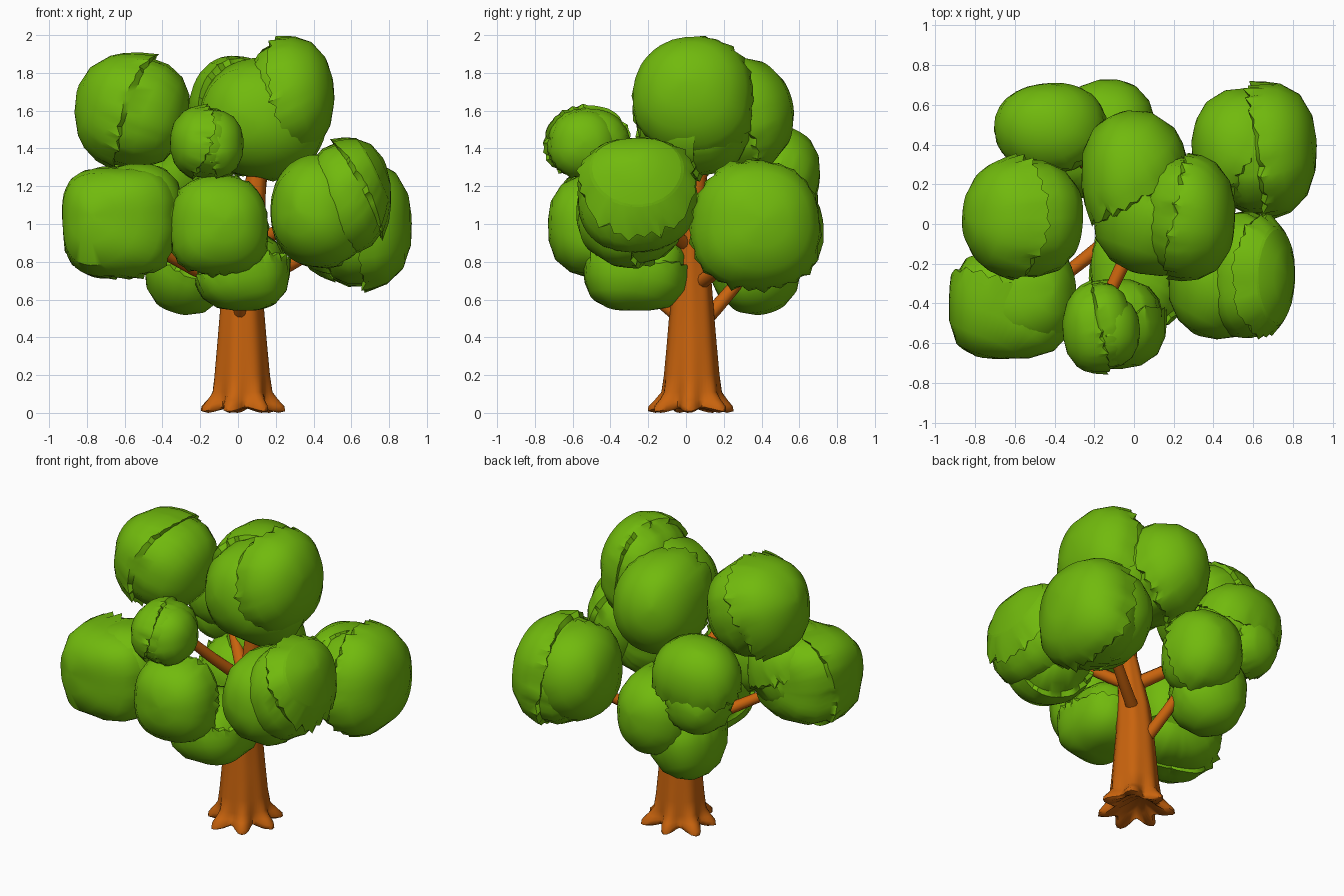
import bpy, bmesh, math, random
from mathutils import Vector

random.seed(7)
cube = bpy.data.objects.get("Cube")
if cube:
    bpy.data.objects.remove(cube, do_unlink=True)


def material(name, rgb):
    m = bpy.data.materials.new(name)
    m.use_nodes = True
    m.diffuse_color = (*rgb, 1)
    bsdf = m.node_tree.nodes["Principled BSDF"]
    bsdf.inputs["Base Color"].default_value = (*rgb, 1)
    bsdf.inputs["Roughness"].default_value = 0.8
    return m


LEAF = material("leaf green", (0.165, 0.49, 0.004))
BARK = material("bark orange brown", (0.58, 0.125, 0.004))


def finish(name, bm, mat, angle):
    bmesh.ops.recalc_face_normals(bm, faces=bm.faces)
    me = bpy.data.meshes.new(name)
    bm.to_mesh(me)
    bm.free()
    me.materials.append(mat)
    ob = bpy.data.objects.new(name, me)
    bpy.context.collection.objects.link(ob)
    bpy.ops.object.select_all(action="DESELECT")
    ob.select_set(True)
    bpy.context.view_layer.objects.active = ob
    bpy.ops.object.shade_smooth_by_angle(angle=math.radians(angle))


def loft(bm, rings):
    """Bridge rings of points and cap both ends."""
    loops = [[bm.verts.new(p) for p in ring] for ring in rings]
    n = len(loops[0])
    for a, b in zip(loops, loops[1:]):
        for i in range(n):
            j = (i + 1) % n
            bm.faces.new((a[i], a[j], b[j], b[i]))
    bm.faces.new(loops[0])
    bm.faces.new(loops[-1])


def clump(name, centre, radii, axis, rim=95, box=2.25):
    """Leaf ball: a smooth cap with a ragged pleated rim over a pleated core."""
    turn = Vector(axis).to_track_quat("Z", "Y")
    sides = 52
    phase = random.uniform(0, 6)
    wave = [random.uniform(-0.03, 0.03) + 0.02 * (-1) ** i for i in range(sides)]
    wave[random.randrange(sides)] += 0.05
    rings = []
    # polar angle, radius, pleat strength
    steps = [(4, 1, 0), (24, 1, 0), (46, 1, 0), (rim - 27, 1, 0.1), (rim - 13, 1, 0.4),
             (rim, 1.01, 1.1), (rim + 2, 0.93, 0.5), (rim + 18, 0.96, 0.4),
             (rim + 38, 0.98, 0.15), (rim + 58, 0.98, 0), (176, 0.97, 0)]
    for polar, radius, pleat in steps:
        ring = []
        for i in range(sides):
            t = math.tau * i / sides
            lump = 0.015 * math.sin(3 * t + phase + polar * 0.03) * math.sin(math.radians(polar))
            p = math.radians(polar + pleat * (wave[i] * 70 + 6 * math.sin(2 * t + phase)))
            v = turn @ Vector((math.sin(p) * math.cos(t), math.sin(p) * math.sin(t), math.cos(p)))
            r = radius + lump + pleat * wave[i]
            r /= sum(abs(k) ** box for k in v) ** (1 / box)
            ring.append([c + s * r * k for c, s, k in zip(centre, radii, v)])
        rings.append(ring)
    bm = bmesh.new()
    loft(bm, rings)
    finish(name, bm, LEAF, 40)


def branch(name, start, end, r0, r1):
    start, end = Vector(start), Vector(end)
    turn = (end - start).to_track_quat("Z", "Y")
    rings = []
    for k in range(5):
        f = k / 4
        c = start.lerp(end, f) - Vector((0, 0, 0.015 * math.sin(math.pi * f)))
        r = r0 + (r1 - r0) * f
        rings.append([c + turn @ Vector((r * math.cos(a), r * math.sin(a), 0))
                      for a in (math.tau * i / 10 for i in range(10))])
    bm = bmesh.new()
    loft(bm, rings)
    finish(name, bm, BARK, 50)


# Trunk with flared roots: height, radius, root lobe strength, x shift
rings = []
for z, r, lobe, dx in [(0.05, 0.1, 0.1, 0.02), (0.012, 0.165, 0.2, 0.02), (0.02, 0.193, 0.22, 0.02),
                       (0.045, 0.192, 0.21, 0.02), (0.07, 0.172, 0.15, 0.02), (0.11, 0.155, 0.06, 0.02),
                       (0.2, 0.146, 0.025, 0.02), (0.38, 0.13, 0.02, 0.02), (0.56, 0.115, 0.02, 0.02),
                       (0.72, 0.102, 0.03, 0.03), (0.88, 0.08, 0.03, 0.05), (1.05, 0.062, 0.02, 0.08),
                       (1.3, 0.052, 0, 0.1)]:
    ring = []
    for i in range(56):
        t = math.tau * i / 56
        rr = r * (1 + lobe * math.cos(7 * t + 0.6) + 0.3 * lobe * math.sin(3 * t))
        drop = 0.012 * math.cos(7 * t + 0.6) if z < 0.06 else 0
        ring.append((dx + rr * math.cos(t), 0.03 + rr * math.sin(t), max(0, z - drop)))
    rings.append(ring)
bm = bmesh.new()
loft(bm, rings)
finish("trunk", bm, BARK, 50)

# Branches reaching into the leaf clumps
branch("branch_front", (0.05, 0.02, 0.95), (-0.15, -0.4, 1.38), 0.04, 0.03)
branch("branch_left", (0.05, 0.06, 0.68), (0.5, 0.35, 0.92), 0.04, 0.03)
branch("branch_left_front", (0.05, 0.02, 0.88), (0.42, -0.24, 1.1), 0.04, 0.03)
branch("branch_right_front", (0, 0.02, 0.66), (-0.48, -0.36, 0.9), 0.04, 0.03)
branch("branch_back_right", (0.03, 0.05, 0.88), (-0.4, 0.46, 1.2), 0.045, 0.03)
branch("branch_back", (0, 0.08, 0.47), (-0.13, 0.4, 0.86), 0.04, 0.03)
branch("branch_low_front", (0.01, 0, 0.48), (0.01, -0.22, 0.68), 0.035, 0.03)
branch("branch_top", (0.08, 0.04, 1.05), (0.15, 0.1, 1.6), 0.055, 0.04)

# Leaf clumps: centre, radii, direction the smooth cap faces
clump("crown_left", (0.27, 0.04, 1.67), (0.24, 0.32, 0.32), (1, -0.2, 0.3))
clump("crown_core", (0.13, 0.05, 1.56), (0.34, 0.31, 0.32), (-0.4, -1, 0.1), 105)
clump("crown_back", (0.0, 0.24, 1.57), (0.27, 0.33, 0.32), (-0.5, 1, 0.3), 100)
clump("leaves_right_high", (-0.555, 0.03, 1.6), (0.31, 0.31, 0.31), (-1, 0, 0.4), 85)
clump("leaves_front_small", (-0.18, -0.52, 1.43), (0.18, 0.23, 0.195), (-1, -0.2, 0.2), 85)
clump("leaves_front_small_side", (-0.12, -0.54, 1.42), (0.15, 0.18, 0.18), (1, 0, 0.1))
clump("leaves_right_front", (-0.63, -0.4, 1.01), (0.3, 0.28, 0.29), (-0.5, -1, 0.1), box=3.2)
clump("leaves_right_inner", (-0.53, -0.36, 1.06), (0.24, 0.27, 0.26), (0.5, 0.1, 0.8), box=2.6)
clump("leaves_front", (-0.1, -0.5, 0.99), (0.26, 0.23, 0.265), (0.1, -1, 0.1), box=2.5)
clump("leaves_left_front", (0.58, -0.26, 1.15), (0.23, 0.33, 0.31), (1, 0, 0.7), 70)
clump("leaves_left_inner", (0.43, -0.29, 1.07), (0.26, 0.29, 0.3), (-0.5, -1, 0), 105)
clump("leaves_left_back", (0.66, 0.37, 0.99), (0.26, 0.34, 0.34), (1, 0.1, 0.1), box=2.4)
clump("leaves_left_back_inner", (0.54, 0.38, 1.01), (0.25, 0.3, 0.3), (-1, 0.5, 0.2))
clump("leaves_low_front", (0.02, -0.26, 0.75), (0.25, 0.28, 0.21), (0.3, -0.2, -1), box=2.7)
clump("leaves_low_back", (-0.27, 0.37, 0.78), (0.23, 0.24, 0.26), (-0.4, 0.3, -1), 100)
clump("leaves_back", (-0.13, 0.48, 0.96), (0.24, 0.25, 0.27), (0.2, 1, 0.2))
clump("leaves_back_right", (-0.42, 0.48, 1.27), (0.28, 0.23, 0.25), (-0.3, 0.5, 1))
clump("leaves_back_right_low", (-0.45, 0.5, 1.12), (0.2, 0.2, 0.2), (-0.6, 1, -0.1), 80)
